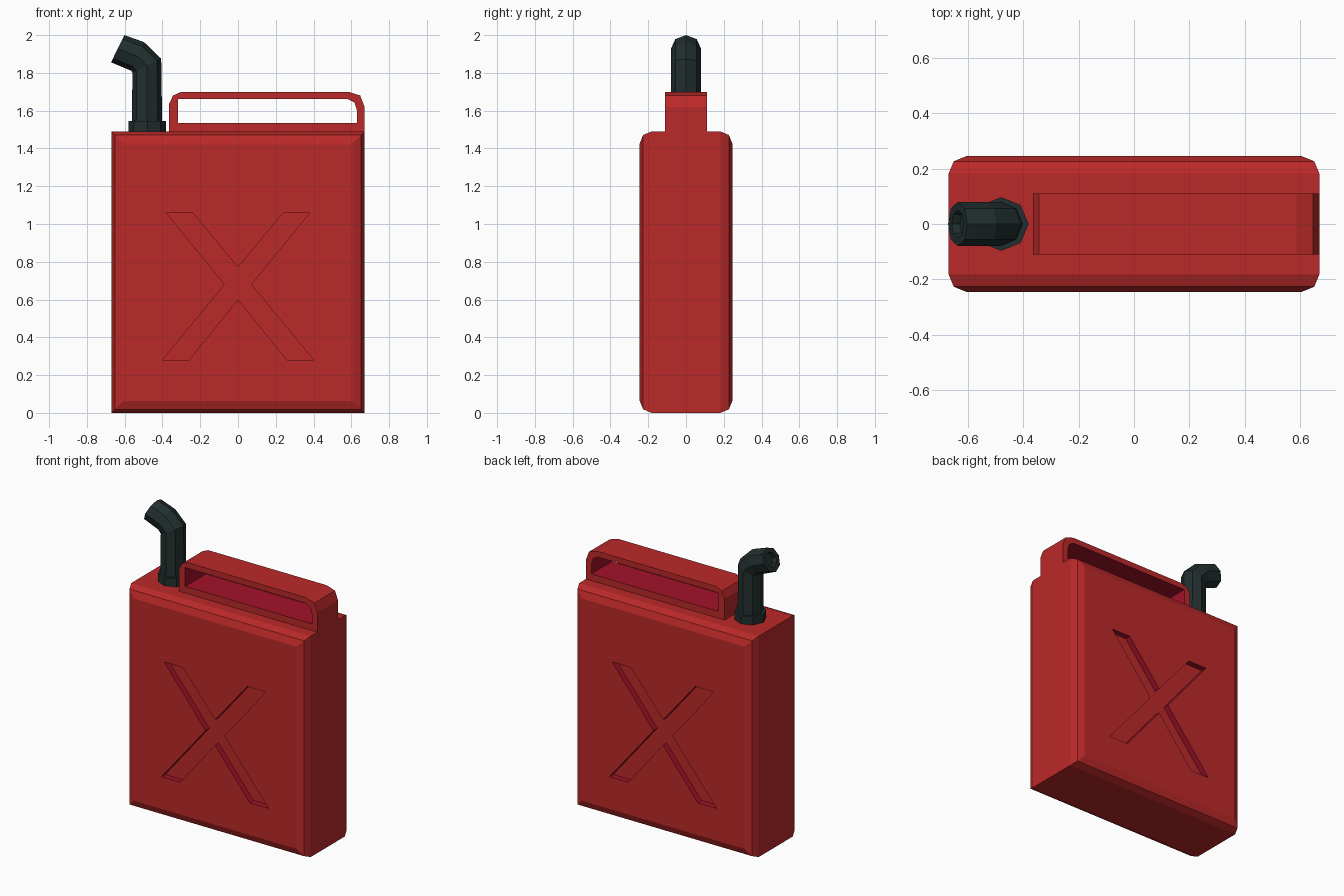
import bpy, bmesh, math
from mathutils import Vector

if "Cube" in bpy.data.objects:
    bpy.data.objects.remove(bpy.data.objects["Cube"])


def material(name, rgb):
    m = bpy.data.materials.new(name)
    m.diffuse_color = (*rgb, 1)
    m.use_nodes = True
    m.node_tree.nodes["Principled BSDF"].inputs["Base Color"].default_value = m.diffuse_color
    return m


RED = material("can red", (0.50, 0.022, 0.022))
CRIMSON = material("recess crimson", (0.36, 0.006, 0.022))
DARK = material("spout dark green grey", (0.016, 0.028, 0.028))


def finish(name, bm, mats):
    bmesh.ops.recalc_face_normals(bm, faces=bm.faces)
    me = bpy.data.meshes.new(name)
    bm.to_mesh(me)
    bm.free()
    ob = bpy.data.objects.new(name, me)
    bpy.context.collection.objects.link(ob)
    for m in mats:
        me.materials.append(m)
    return ob


def prism(name, outline, y0, y1, wall=0):
    """Extrude an xz outline from y0 to y1; wall = material index of the sides."""
    bm = bmesh.new()
    a = [bm.verts.new((x, y0, z)) for x, z in outline]
    b = [bm.verts.new((x, y1, z)) for x, z in outline]
    bm.faces.new(a)
    bm.faces.new(b)
    n = len(a)
    for i in range(n):
        j = (i + 1) % n
        bm.faces.new((a[i], a[j], b[j], b[i])).material_index = wall
    return finish(name, bm, (RED, CRIMSON))


def cut(ob, cutter):
    cutter.hide_render = True
    mod = ob.modifiers.new("cut", 'BOOLEAN')
    mod.operation = 'DIFFERENCE'
    mod.solver = 'EXACT'
    mod.object = cutter
    bpy.context.view_layer.objects.active = ob
    bpy.ops.object.modifier_apply(modifier=mod.name)
    bpy.data.objects.remove(cutter)


# Can body: box with the rims of the front and back faces rounded
W, D, H = 0.67, 0.245, 1.49
body = prism("can_body", [(-W, 0), (W, 0), (W, H), (-W, H)], -D, D)
bm = bmesh.new()
bm.from_mesh(body.data)
rims = [e for e in bm.edges if abs(e.verts[0].co.y - e.verts[1].co.y) < 1e-4]
bmesh.ops.bevel(bm, geom=rims, offset=0.063, segments=2, profile=0.5, affect='EDGES')
bm.to_mesh(body.data)
bm.free()

# Crossed stiffening grooves pressed into front and back
half = [(0, 0.77), (0.24, 1.06), (0.38, 1.06), (0.07, 0.68), (0.40, 0.28), (0.26, 0.28), (0, 0.60)]
cross = half + [(-x, z) for x, z in half[-2:0:-1]]
for s in (-1, 1):
    cut(body, prism("groove_cutter", cross, s * (D - 0.04), s * (D + 0.1), wall=1))

# Carry handle with a through opening
handle = prism("carry_handle", [
    (-0.365, H), (W, H), (W, 1.62), (0.647, 1.68), (0.585, 1.70),
    (-0.30, 1.70), (-0.344, 1.68), (-0.365, 1.635)], -0.11, 0.11)
cut(handle, prism("handle_cutter", [
    (-0.317, 1.535), (0.63, 1.535), (0.63, 1.60), (0.617, 1.643),
    (0.58, 1.662), (-0.317, 1.662)], -0.3, 0.3, wall=1))


def tube(name, rings):
    """Octagonal tube; each ring = (centre x, centre z, tilt, in-plane radius, y radius)."""
    bm = bmesh.new()
    loops = []
    for cx, cz, tilt, r, ry in rings:
        u = Vector((math.cos(tilt), 0, math.sin(tilt)))
        loops.append([bm.verts.new(Vector((cx, 0, cz)) + u * r * math.cos(k * math.pi / 4)
                                   + Vector((0, ry * math.sin(k * math.pi / 4), 0)))
                      for k in range(8)])
    for a, b in zip(loops, loops[1:]):
        for i in range(8):
            j = (i + 1) % 8
            bm.faces.new((a[i], a[j], b[j], b[i]))
    bm.faces.new(loops[0])
    bm.faces.new(loops[-1])
    return finish(name, bm, (DARK,))


# Spout collar and bent spout with a hollow mouth
tube("spout_collar", [(-0.48, H, 0, 0.099, 0.097), (-0.48, 1.545, 0, 0.099, 0.097)])
end = math.radians(64)
tube("spout", [
    (-0.481, H, 0, 0.08, 0.08),
    (-0.483, 1.838, math.radians(26), 0.085, 0.08),
    (-0.531, 1.887, math.radians(66), 0.083, 0.08),
    (-0.637, 1.928, end, 0.08, 0.08),
    (-0.637, 1.928, end, 0.05, 0.05),
    (-0.610, 1.915, end, 0.045, 0.045)])
